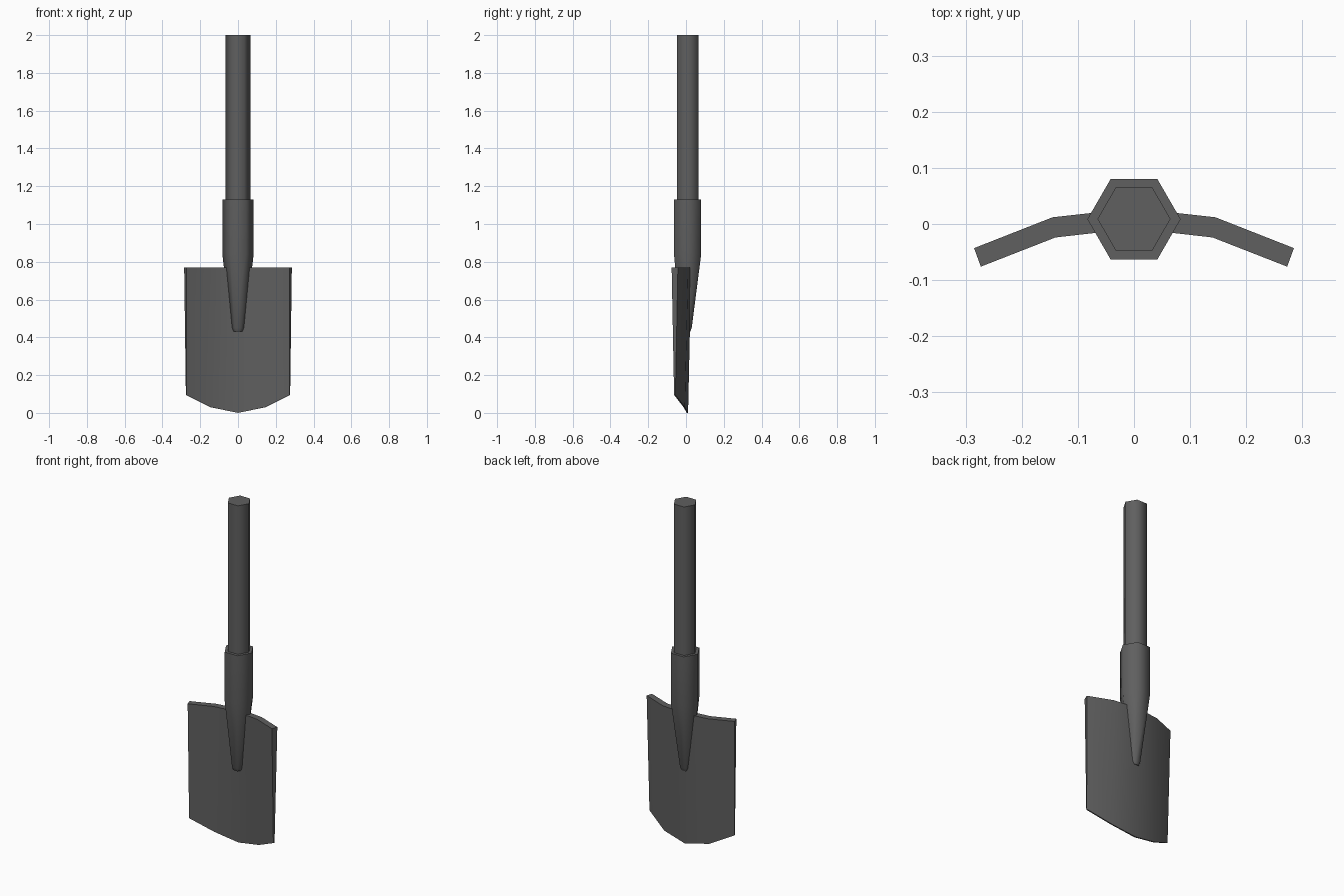
import bpy
import bmesh
from math import cos, sin, pi, radians

cube = bpy.data.objects.get("Cube")
if cube:
    bpy.data.objects.remove(cube, do_unlink=True)

# Single dark metal colour
metal = bpy.data.materials.new("dark_grey")
metal.use_nodes = True
grey = (0.115, 0.115, 0.115, 1)
metal.diffuse_color = grey
metal.node_tree.nodes["Principled BSDF"].inputs["Base Color"].default_value = grey


def finish(name, bm, angle):
    bmesh.ops.recalc_face_normals(bm, faces=bm.faces)
    mesh = bpy.data.meshes.new(name)
    bm.to_mesh(mesh)
    bm.free()
    mesh.materials.append(metal)
    obj = bpy.data.objects.new(name, mesh)
    bpy.context.collection.objects.link(obj)
    bpy.ops.object.select_all(action="DESELECT")
    obj.select_set(True)
    bpy.context.view_layer.objects.active = obj
    bpy.ops.object.shade_smooth_by_angle(angle=radians(angle))
    return obj


def loft(rings):
    """Skin a list of equally long point rings and cap both ends."""
    bm = bmesh.new()
    loops = [[bm.verts.new(p) for p in ring] for ring in rings]
    n = len(loops[0])
    for a, b in zip(loops, loops[1:]):
        for i in range(n):
            j = (i + 1) % n
            bm.faces.new((a[i], a[j], b[j], b[i]))
    return bm, loops


def hex_tube(name, sections):
    """Six-sided tube from (z, radius, centre y) sections."""
    rings = [[(r * cos(i * pi / 3), y + r * sin(i * pi / 3), z) for i in range(6)]
             for z, r, y in sections]
    bm, loops = loft(rings)
    bm.faces.new(loops[0])
    bm.faces.new(loops[-1])
    return finish(name, bm, 65)


# Handle and tapered socket
hex_tube("handle", [(1.1, 0.065, 0.009), (2.0, 0.065, 0.009)])
hex_tube("socket", [(0.43, 0.026, 0.0), (0.45, 0.035, 0.0),
                    (0.84, 0.083, 0.0085), (1.13, 0.083, 0.0085)])


# Curved blade: thick at the top, thin along the pointed lower edge
def mirrored(half):
    return [(-x, y, z) for x, y, z in half[:0:-1]] + half


top_front = mirrored([(0, -0.008, 0.77), (0.14, -0.024, 0.77), (0.273, -0.076, 0.77)])
top_back = mirrored([(0, 0.028, 0.77), (0.145, 0.012, 0.77), (0.285, -0.043, 0.77)])
low_front = mirrored([(0, 0.004, 0), (0.143, -0.013, 0.03), (0.273, -0.063, 0.095)])
low_back = mirrored([(0, 0.011, 0), (0.145, -0.006, 0.03), (0.276, -0.056, 0.095)])

bm, loops = loft([top_front + top_back[::-1], low_front + low_back[::-1]])
for loop in loops:
    for i in range(4):
        bm.faces.new((loop[i], loop[i + 1], loop[8 - i], loop[9 - i]))
finish("blade", bm, 40)
